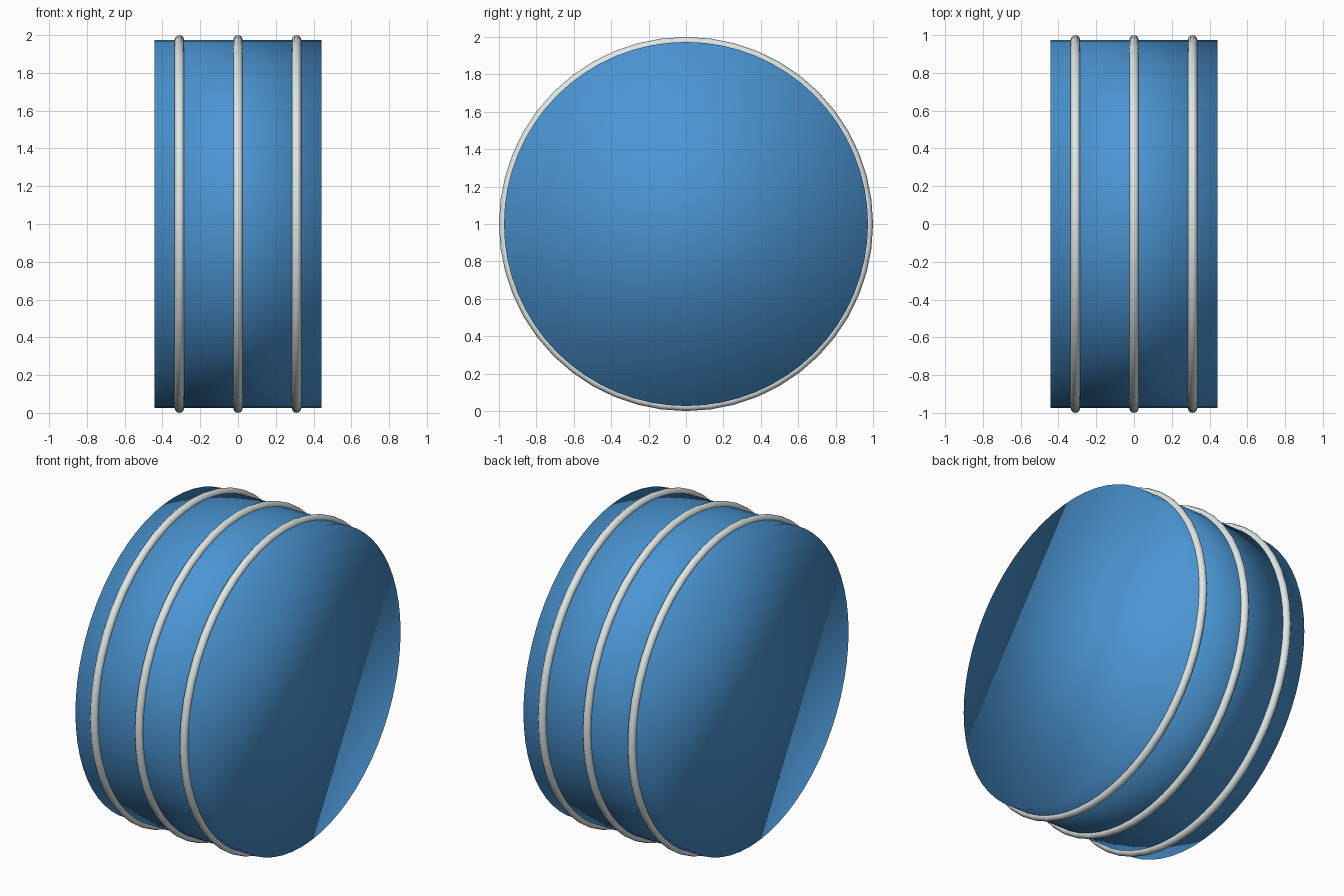
import bpy
from math import pi

if "Cube" in bpy.data.objects:
    bpy.data.objects.remove(bpy.data.objects["Cube"])

BODY_R, HALF_W = 0.973, 0.443
RING_R, RING_T = 0.975, 0.025
CENTRE_Z = 1.0


def finish(name, colour):
    ob = bpy.context.object
    ob.name = name
    mat = bpy.data.materials.new(name + "_colour")
    mat.diffuse_color = colour
    mat.use_nodes = True
    mat.node_tree.nodes["Principled BSDF"].inputs["Base Color"].default_value = mat.diffuse_color
    ob.data.materials.append(mat)
    bpy.ops.object.shade_smooth()
    return ob


# Solid drum lying along x, smooth shaded across its end caps
bpy.ops.mesh.primitive_cylinder_add(
    vertices=64, radius=BODY_R, depth=2 * HALF_W,
    location=(0, 0, CENTRE_Z), rotation=(0, pi / 2, 0))
finish("drum_body", (0.07, 0.30, 0.65, 1))

# Three pale hoops around the drum
for name, x in (("left_hoop", -0.31), ("middle_hoop", 0), ("right_hoop", 0.31)):
    bpy.ops.mesh.primitive_torus_add(
        major_radius=RING_R, minor_radius=RING_T,
        major_segments=48, minor_segments=12,
        location=(x, 0, CENTRE_Z), rotation=(0, pi / 2, 0))
    finish(name, (0.74, 0.80, 0.80, 1))
